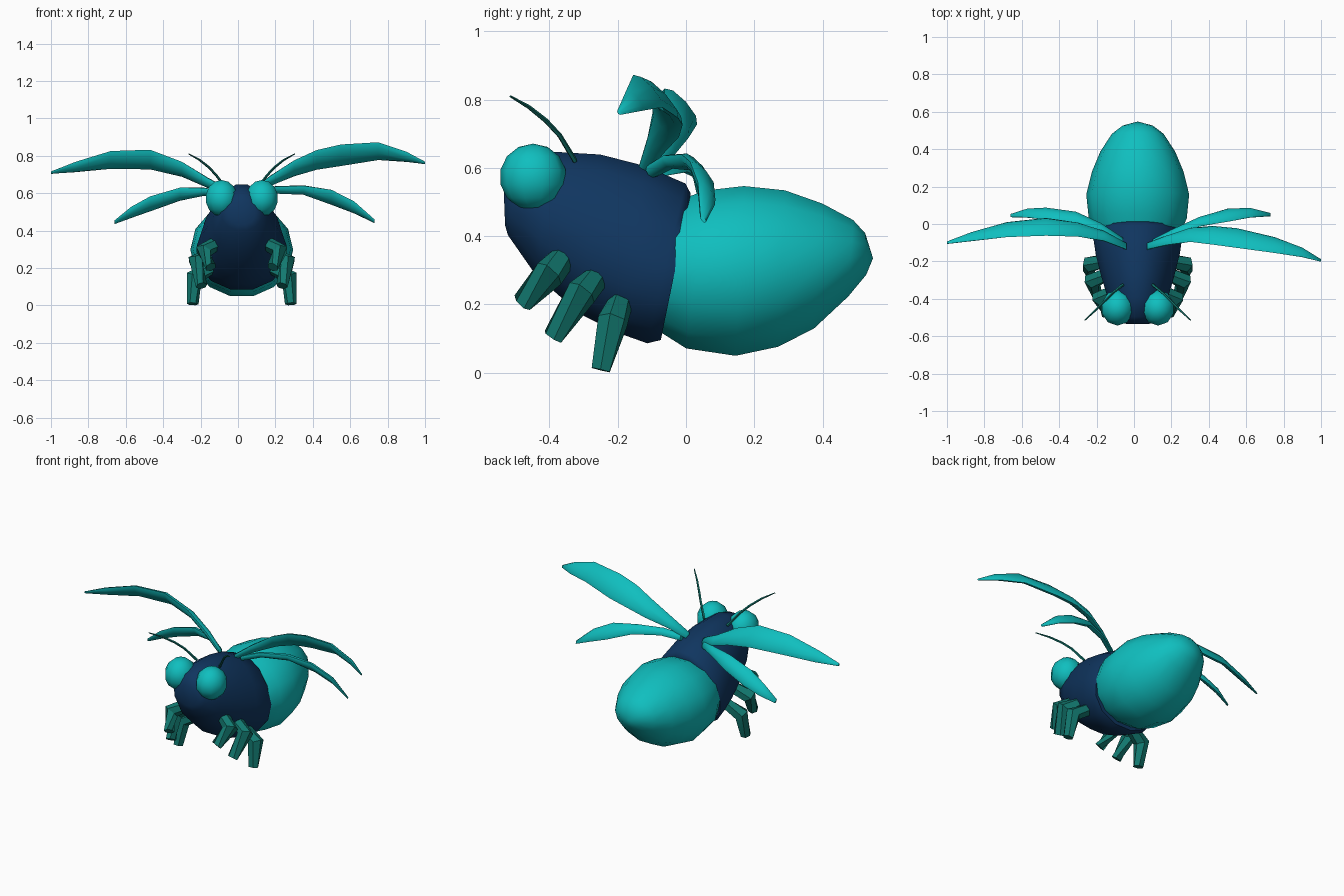
import bpy, bmesh
from math import sin, cos, pi, radians
from mathutils import Vector as V

CX = 0.02  # body centre line


def material(name, rgb):
    m = bpy.data.materials.new(name)
    m.diffuse_color = (*rgb, 1)
    return m


TEAL = material("teal", (0.005, 0.52, 0.52))
NAVY = material("navy", (0.005, 0.036, 0.115))
GREEN = material("dark_teal", (0.006, 0.19, 0.16))


def finish(name, bm, mat, angle):
    bmesh.ops.recalc_face_normals(bm, faces=bm.faces)
    mesh = bpy.data.meshes.new(name)
    bm.to_mesh(mesh)
    bm.free()
    mesh.materials.append(mat)
    ob = bpy.data.objects.new(name, mesh)
    bpy.context.collection.objects.link(ob)
    bpy.context.view_layer.objects.active = ob
    ob.select_set(True)
    if angle:
        bpy.ops.object.shade_smooth_by_angle(angle=radians(angle))
    ob.select_set(False)
    return ob


def loft(name, rings, n, mat, angle=50, pinch=0.0, tip=None):
    """Skin elliptical rings given as (centre, half axis u, half axis v)."""
    bm = bmesh.new()
    loops = []
    for c, u, v in rings:
        loops.append([])
        for i in range(n):
            t = 2 * pi * i / n
            p = c + u * cos(t) * (1 - pinch * sin(t)) + v * sin(t)
            loops[-1].append(bm.verts.new(p))
    for a, b in zip(loops, loops[1:]):
        for i in range(n):
            j = (i + 1) % n
            bm.faces.new((a[i], a[j], b[j], b[i]))
    bm.faces.new(loops[0])
    if tip:
        t = bm.verts.new(tip)
        for i in range(n):
            bm.faces.new((loops[-1][i], loops[-1][(i + 1) % n], t))
    else:
        bm.faces.new(loops[-1])
    return finish(name, bm, mat, angle)


def body_rings(rows):
    """Rows: top y, top z, bottom y, bottom z, half width."""
    out = []
    for ty, tz, by, bz, w in rows:
        top, bot = V((CX, ty, tz)), V((CX, by, bz))
        out.append(((top + bot) / 2, V((w, 0, 0)), (top - bot) / 2))
    return out


def tube(name, pts, radii, n, mat, angle):
    pts = [V(p) for p in pts]
    rings = []
    for i, p in enumerate(pts):
        d = (pts[min(i + 1, len(pts) - 1)] - pts[max(i - 1, 0)]).normalized()
        u = d.cross(V((0, 1, 0.3))).normalized()
        rings.append((p, u * radii[i], d.cross(u) * radii[i]))
    return loft(name, rings, n, mat, angle)


def wing(name, rows):
    """Rows: x, centre y, centre z, chord dy, chord drop, thickness."""
    rings = []
    for x, y, z, dy, dz, t in rows:
        normal = V((0, dz, dy)).normalized()
        rings.append((V((x, y, z)), V((0, dy / 2, -dz / 2)), normal * t / 2))
    return loft(name, rings, 8, TEAL, 60)


# Head and thorax in one egg-shaped shell
loft("thorax", body_rings([
    (-0.535, 0.56, -0.53, 0.43, 0.07),
    (-0.495, 0.62, -0.522, 0.40, 0.11),
    (-0.39, 0.652, -0.44, 0.28, 0.155),
    (-0.25, 0.645, -0.31, 0.165, 0.195),
    (-0.12, 0.612, -0.20, 0.11, 0.225),
    (0.00, 0.56, -0.115, 0.08, 0.24),
    (0.015, 0.53, -0.075, 0.09, 0.235)]), 14, NAVY, 50, pinch=0.14)

# Abdomen
loft("abdomen", body_rings([
    (-0.05, 0.50, -0.085, 0.12, 0.22),
    (0.06, 0.54, 0.0, 0.065, 0.262),
    (0.17, 0.553, 0.145, 0.043, 0.275),
    (0.29, 0.54, 0.27, 0.07, 0.245),
    (0.40, 0.50, 0.375, 0.125, 0.20),
    (0.49, 0.45, 0.475, 0.22, 0.138),
    (0.525, 0.41, 0.528, 0.285, 0.08)]), 14, TEAL, 60,
    tip=(CX, 0.548, 0.335))

# Eyes, antennae and legs on both sides
LEGS = {
    "front_leg": ((0.09, -0.34, 0.36), (0.205, -0.40, 0.29), (0.165, -0.48, 0.205)),
    "middle_leg": ((0.13, -0.25, 0.29), (0.245, -0.305, 0.235), (0.215, -0.39, 0.105)),
    "hind_leg": ((0.15, -0.19, 0.21), (0.255, -0.215, 0.15), (0.262, -0.25, 0.008)),
}
for s, side in ((-1, "left"), (1, "right")):
    bm = bmesh.new()
    bmesh.ops.create_uvsphere(bm, u_segments=10, v_segments=7, radius=1)
    for v in bm.verts:
        v.co = V((CX + s * 0.108 + v.co.x * 0.09,
                  -0.448 + v.co.y * 0.098, 0.573 + v.co.z * 0.098))
    finish(side + "_eye", bm, TEAL, 60)

    path = [(0.08, -0.325, 0.62), (0.135, -0.37, 0.695), (0.175, -0.41, 0.738),
            (0.225, -0.46, 0.778), (0.283, -0.515, 0.81)]
    tube(side + "_antenna", [(CX + s * x, y, z) for x, y, z in path],
         (0.008, 0.007, 0.007, 0.006, 0.003), 5, GREEN, 60)

    for name, pts in LEGS.items():
        tube(side + "_" + name, [(CX + s * x, y, z) for x, y, z in pts],
             (0.036, 0.046, 0.031), 6, GREEN, 30)

# Wings, held at slightly different heights left and right
wing("right_forewing", [
    (0.07, -0.12, 0.60, 0.03, 0.03, 0.03),
    (0.17, -0.09, 0.665, 0.045, 0.05, 0.04),
    (0.30, -0.058, 0.733, 0.075, 0.085, 0.04),
    (0.42, -0.06, 0.778, 0.10, 0.105, 0.04),
    (0.55, -0.075, 0.803, 0.105, 0.115, 0.04),
    (0.75, -0.112, 0.825, 0.085, 0.095, 0.035),
    (0.90, -0.152, 0.795, 0.05, 0.055, 0.03),
    (1.00, -0.195, 0.762, 0.012, 0.012, 0.01)])
wing("left_forewing", [
    (-0.04, -0.12, 0.60, 0.03, 0.03, 0.03),
    (-0.16, -0.065, 0.655, 0.05, 0.05, 0.04),
    (-0.30, -0.03, 0.728, 0.075, 0.08, 0.04),
    (-0.47, -0.015, 0.78, 0.095, 0.105, 0.04),
    (-0.68, -0.03, 0.778, 0.08, 0.095, 0.035),
    (-0.87, -0.068, 0.74, 0.045, 0.055, 0.03),
    (-1.00, -0.10, 0.71, 0.012, 0.012, 0.01)])
wing("right_hindwing", [
    (0.10, -0.10, 0.59, 0.03, 0.03, 0.03),
    (0.20, -0.05, 0.618, 0.035, 0.035, 0.03),
    (0.35, 0.012, 0.617, 0.05, 0.045, 0.035),
    (0.50, 0.047, 0.578, 0.07, 0.08, 0.035),
    (0.62, 0.06, 0.525, 0.05, 0.065, 0.03),
    (0.73, 0.05, 0.45, 0.015, 0.02, 0.012)])
wing("left_hindwing", [
    (-0.06, -0.09, 0.59, 0.03, 0.03, 0.03),
    (-0.18, -0.015, 0.608, 0.04, 0.04, 0.03),
    (-0.31, 0.035, 0.595, 0.06, 0.07, 0.035),
    (-0.47, 0.055, 0.543, 0.065, 0.08, 0.035),
    (-0.57, 0.058, 0.498, 0.045, 0.06, 0.03),
    (-0.66, 0.045, 0.445, 0.015, 0.02, 0.012)])
